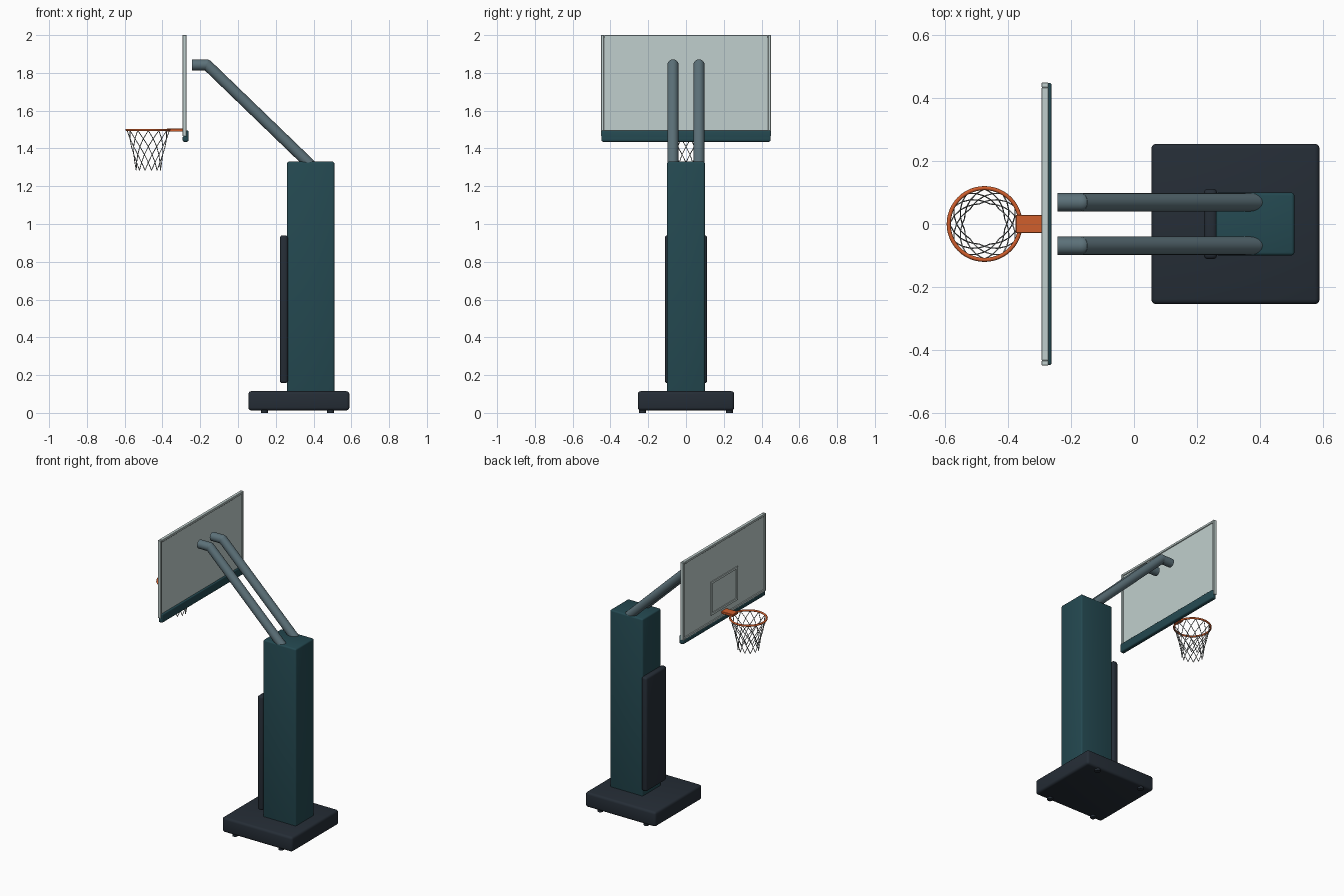
import bpy, bmesh, math
from mathutils import Vector

if "Cube" in bpy.data.objects:
    bpy.data.objects.remove(bpy.data.objects["Cube"])


def material(name, r, g, b):
    m = bpy.data.materials.new(name)
    m.diffuse_color = [((c / 255 + 0.055) / 1.055) ** 2.4 for c in (r, g, b)] + [1]
    m.use_nodes = True
    m.node_tree.nodes["Principled BSDF"].inputs["Base Color"].default_value = m.diffuse_color
    return m


TEAL = material("dark teal paint", 36, 73, 81)
DARK = material("charcoal padding", 37, 45, 54)
STEEL = material("grey steel", 92, 113, 121)
GLASS = material("pale glass", 192, 207, 205)
ORANGE = material("orange rim", 208, 94, 44)
CORD = material("net cord", 150, 156, 156)


def finish(bm, name, mat, angle=35):
    bmesh.ops.recalc_face_normals(bm, faces=bm.faces)
    me = bpy.data.meshes.new(name)
    bm.to_mesh(me)
    bm.free()
    me.materials.append(mat)
    ob = bpy.data.objects.new(name, me)
    bpy.context.collection.objects.link(ob)
    bpy.ops.object.select_all(action='DESELECT')
    ob.select_set(True)
    bpy.context.view_layer.objects.active = ob
    bpy.ops.object.shade_smooth_by_angle(angle=math.radians(angle))
    return ob


def box(name, mat, x, y, z, bevel=0.0, segments=3):
    """Box from (min, max) ranges, with optionally rounded edges."""
    bm = bmesh.new()
    bmesh.ops.create_cube(bm, size=1)
    for v in bm.verts:
        v.co = [sum(r) / 2 + c * (r[1] - r[0]) for r, c in zip((x, y, z), v.co)]
    if bevel:
        bmesh.ops.bevel(bm, geom=bm.edges[:], offset=bevel, segments=segments,
                        profile=0.5, affect='EDGES')
    return finish(bm, name, mat)


def add_rod(bm, a, b, radius, sides, caps=True):
    a, b = Vector(a), Vector(b)
    res = bmesh.ops.create_cone(bm, cap_ends=caps, segments=sides, radius1=radius,
                                radius2=radius, depth=(b - a).length)
    turn = (b - a).to_track_quat('Z', 'Y')
    for v in res['verts']:
        v.co = turn @ v.co + (a + b) / 2


def rod(name, mat, a, b, radius, sides=24):
    bm = bmesh.new()
    add_rod(bm, a, b, radius, sides)
    return finish(bm, name, mat)


# Base with low feet
box("base", DARK, (0.055, 0.59), (-0.255, 0.255), (0.013, 0.115), 0.016)
for x in (0.14, 0.49):
    for y in (-0.23, 0.23):
        rod("foot", DARK, (x, y, 0), (x, y, 0.03), 0.018, 16)

# Column and its front safety pad
box("column", TEAL, (0.26, 0.51), (-0.1, 0.1), (0.1, 1.33), 0.01)
box("column_pad", DARK, (0.222, 0.264), (-0.112, 0.112), (0.157, 0.94), 0.014)

# Pair of bent support arms
for y in (-0.069, 0.069):
    rod("arm_stub", STEEL, (-0.243, y, 1.842), (-0.163, y, 1.842), 0.029)
    rod("arm", STEEL, (-0.168, y, 1.846), (0.41, y, 1.288), 0.029)
    bm = bmesh.new()
    bmesh.ops.create_uvsphere(bm, u_segments=24, v_segments=12, radius=0.029)
    for v in bm.verts:
        v.co += Vector((-0.166, y, 1.843))
    finish(bm, "arm_elbow", STEEL)

# Backboard: pane, raised frame, target square and bottom pad
box("backboard_pane", GLASS, (-0.288, -0.278), (-0.445, 0.445), (1.465, 1.995))
for s in (-1, 1):
    box("frame_side", GLASS, (-0.294, -0.272), sorted((s * 0.434, s * 0.45)),
        (1.465, 2.0), 0.002, 1)
box("frame_top", GLASS, (-0.294, -0.272), (-0.434, 0.434), (1.984, 2.0), 0.002, 1)
box("frame_bottom", GLASS, (-0.294, -0.272), (-0.434, 0.434), (1.465, 1.481), 0.002, 1)
for s in (-1, 1):
    box("target_side", GLASS, (-0.293, -0.287), sorted((s * 0.13, s * 0.145)), (1.52, 1.75))
for z in (1.52, 1.735):
    box("target_bar", GLASS, (-0.293, -0.287), (-0.13, 0.13), (z, z + 0.015))
box("backboard_pad_lower", TEAL, (-0.293, -0.262), (-0.448, 0.448), (1.435, 1.467), 0.009)
box("backboard_pad_rear", TEAL, (-0.277, -0.262), (-0.448, 0.448), (1.437, 1.495), 0.006)

# Rim ring and mounting bracket
RIM = Vector((-0.475, 0, 1.498))
bm = bmesh.new()
N, M, R, T = 48, 10, 0.114, 0.0065
rings = []
for i in range(N):
    a = 2 * math.pi * i / N
    rings.append([])
    for j in range(M):
        b = 2 * math.pi * j / M
        r = R + T * math.cos(b)
        rings[i].append(bm.verts.new(
            RIM + Vector((r * math.cos(a), r * math.sin(a), T * math.sin(b)))))
for i in range(N):
    for j in range(M):
        p, q, k = rings[i], rings[(i + 1) % N], (j + 1) % M
        bm.faces.new((p[j], q[j], q[k], p[k]))
finish(bm, "rim", ORANGE, 60)
box("rim_bracket", ORANGE, (-0.376, -0.287), (-0.029, 0.029), (1.489, 1.505), 0.002, 1)

# Net: criss-crossing cords narrowing downwards
levels = [(0.112, 1.495), (0.1, 1.452), (0.089, 1.41), (0.079, 1.368),
          (0.071, 1.326), (0.066, 1.284)]
COUNT = 12
bm = bmesh.new()


def knot(level, step):
    r, z = levels[level]
    a = math.pi * step / COUNT
    return (RIM.x + r * math.cos(a), r * math.sin(a), z)


for i in range(COUNT):
    for way in (-1, 1):
        for k in range(len(levels) - 1):
            add_rod(bm, knot(k, 2 * i + way * k), knot(k + 1, 2 * i + way * (k + 1)),
                    0.0022, 6)
finish(bm, "net", CORD, 60)
